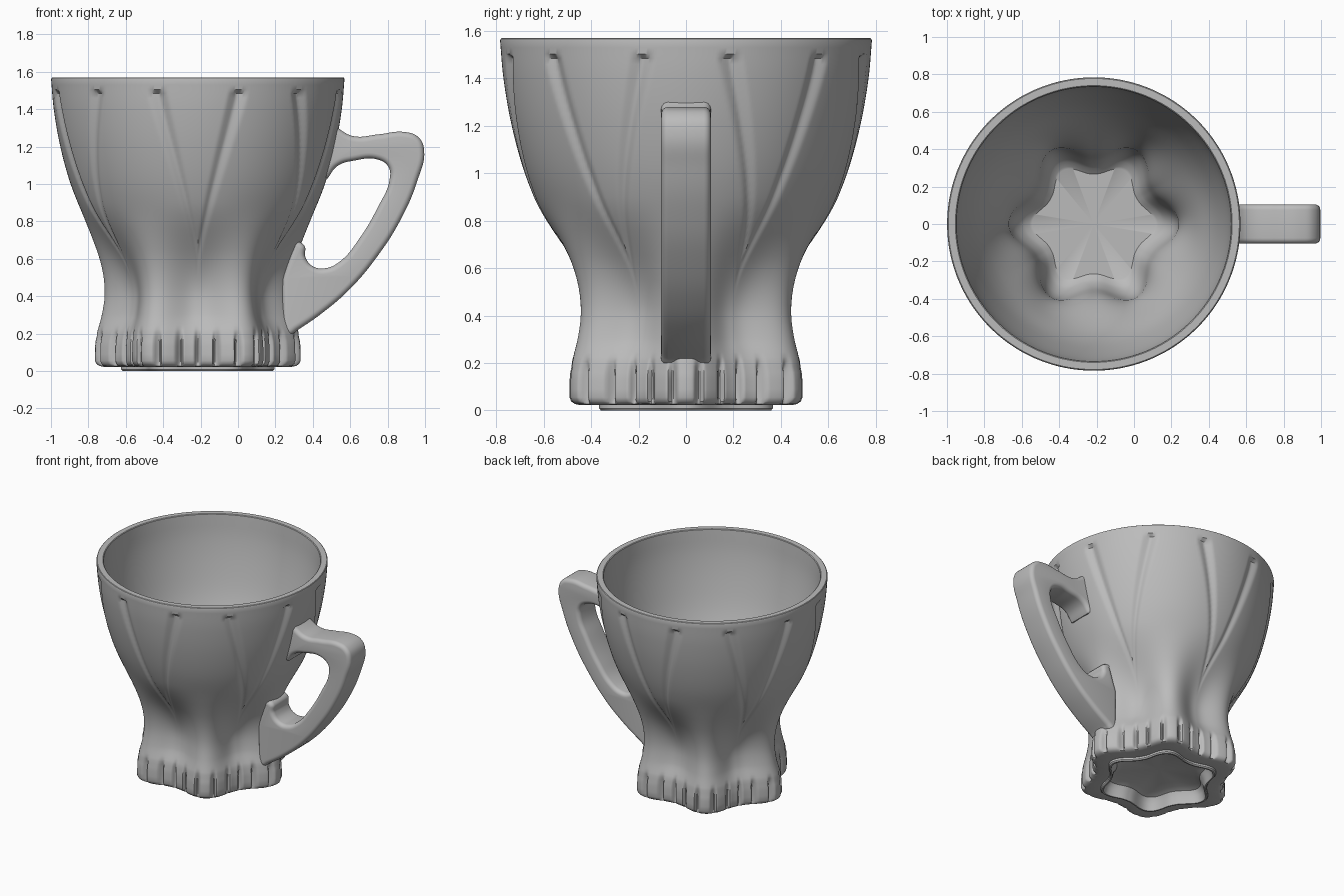
import bpy, bmesh, math

if "Cube" in bpy.data.objects:
    bpy.data.objects.remove(bpy.data.objects["Cube"])

CX = -0.215      # axis of the cup
STEPS = 480      # divisions around the cup

grey = bpy.data.materials.new("clay_grey")
grey.use_nodes = True
grey.diffuse_color = (0.5, 0.5, 0.5, 1)
grey.node_tree.nodes["Principled BSDF"].inputs["Base Color"].default_value = (0.5, 0.5, 0.5, 1)


def clamp(v):
    return max(0.0, min(1.0, v))


def smooth(a, b, v):
    t = clamp((v - a) / (b - a))
    return t * t * (3 - 2 * t)


def curve_at(keys, z):
    """Smooth interpolation of (z, radius) keys."""
    n = len(keys)
    slope = []
    for i in range(n):
        a, b = keys[max(i - 1, 0)], keys[min(i + 1, n - 1)]
        slope.append((b[1] - a[1]) / (b[0] - a[0]))
    i = 0
    while i < n - 2 and z > keys[i + 1][0]:
        i += 1
    (z0, r0), (z1, r1) = keys[i], keys[i + 1]
    h = z1 - z0
    t = clamp((z - z0) / h)
    return ((2*t**3 - 3*t*t + 1) * r0 + (t**3 - 2*t*t + t) * h * slope[i]
            + (3*t*t - 2*t**3) * r1 + (t**3 - t*t) * h * slope[i + 1])


def finish(obj, angle):
    obj.data.materials.clear()
    obj.data.materials.append(grey)
    bpy.ops.object.select_all(action='DESELECT')
    obj.select_set(True)
    bpy.context.view_layer.objects.active = obj
    bpy.ops.object.shade_smooth_by_angle(angle=math.radians(angle))


def star(theta, tip, ratio):
    """Six-pointed rounded star radius."""
    w = ((1 + math.cos(6 * theta)) / 2) ** 1.25
    return tip * (ratio + (1 - ratio) * w)


def tooth_cut(theta, z):
    """Grooves between the thirty teeth of the base, pointed at the top."""
    s = abs(math.cos(15 * theta))
    fade = smooth(0.02, 0.05, z) * (1 - smooth(0.13, 0.24, z))
    return 0.035 * fade * clamp(1.3 * (1 - s / 0.6))


def fold_cut(theta, z):
    """Paired folds that start at notches under the rim and meet above a valley."""
    if z < 0.5 or z > 1.503:
        return 0.0
    t = clamp((z - 0.6) / 0.9)
    off = abs(math.degrees(theta) % 60 - 30)
    half = 1.5 + 2.6 * t
    depth = (0.008 + 0.016 * t) * smooth(0.5, 0.7, z)
    return depth * clamp(1 - abs(off - 16.5 * t) / half)


# Cup wall profiles
outer = [(0.2, 0.54), (0.3, 0.513), (0.4, 0.498), (0.5, 0.503), (0.6, 0.525), (0.7, 0.56),
         (0.8, 0.6), (1.0, 0.68), (1.2, 0.735), (1.4, 0.77), (1.57, 0.785)]
inner = [(0.2, 0.33), (0.22, 0.365), (0.26, 0.4), (0.32, 0.43), (0.4, 0.448), (0.5, 0.455),
         (0.6, 0.475), (0.8, 0.55), (1.0, 0.63), (1.2, 0.683), (1.4, 0.72), (1.57, 0.735)]

# Rows: (height, tip radius, valley ratio, is outside)
rows = [(z, r, 0.82, False) for z, r in
        [(0.1, 0.3), (0.085, 0.35), (0.05, 0.375), (0.01, 0.385), (0, 0.39),
         (0, 0.402), (0.008, 0.41), (0.022, 0.41), (0.022, 0.5)]]
rows += [(z, r, 0.83, True) for z, r in
         [(0.027, 0.525), (0.038, 0.542), (0.055, 0.55), (0.09, 0.55), (0.13, 0.549), (0.16, 0.546)]]
z = 0.185
while z < 1.48:
    ratio = 0.83 - 0.04 * smooth(0.18, 0.32, z) + 0.21 * smooth(0.38, 0.9, z)
    rows.append((z, curve_at(outer, z), ratio, True))
    z += 0.02 if z < 0.3 else 0.035
for z in (1.485, 1.504, 1.53, 1.56):
    rows.append((z, curve_at(outer, z), 1, True))
rows += [(1.567, 0.782, 1, True), (1.57, 0.778, 1, True), (1.57, 0.74, 1, False), (1.566, 0.735, 1, False)]
z = 1.53
while z > 0.2:
    ratio = 0.8 + 0.2 * smooth(0.36, 0.9, z)
    rows.append((z, curve_at(inner, z), ratio, False))
    z -= 0.045 if z > 0.45 else 0.018
rows += [(0.2, 0.33, 0.81, False)]

# Cup body
bm = bmesh.new()
rings = []
for z, tip, ratio, outside in rows:
    ring = []
    for i in range(STEPS):
        a = 2 * math.pi * i / STEPS
        r = star(a, tip, ratio)
        if outside:
            r -= tooth_cut(a, z) + fold_cut(a, z)
        ring.append(bm.verts.new((CX + r * math.cos(a), r * math.sin(a), z)))
    rings.append(ring)
for lo, hi in zip(rings, rings[1:]):
    for i in range(STEPS):
        j = (i + 1) % STEPS
        bm.faces.new((lo[i], lo[j], hi[j], hi[i]))
# Underside recess and inside floor
for ring, height in ((rings[0], 0.105), (rings[-1], 0.2)):
    mid = bm.verts.new((CX, 0, height))
    for i in range(STEPS):
        bm.faces.new((ring[i], ring[(i + 1) % STEPS], mid))
bmesh.ops.recalc_face_normals(bm, faces=bm.faces)
mesh = bpy.data.meshes.new("cup_body")
bm.to_mesh(mesh)
bm.free()
body = bpy.data.objects.new("cup_body", mesh)
bpy.context.collection.objects.link(body)
finish(body, 35)

# Handle: rounded outline, extruded sideways; sharp corners are buried in the wall
path = [(0.5, 1.335), (0.555, 1.285), (0.62, 1.255), (0.75, 1.265), (0.89, 1.278), (0.965, 1.25),
        (0.995, 1.18), (0.96, 1.02), (0.87, 0.81), (0.75, 0.62), (0.6, 0.44), (0.45, 0.31),
        (0.32, 0.22), (0.27, 0.19), (0.235, 0.21), (0.235, 0.5), (0.3, 0.7), (0.355, 0.67), (0.36, 0.61),
        (0.4, 0.56), (0.47, 0.55), (0.55, 0.59), (0.65, 0.71), (0.75, 0.88), (0.81, 1.02),
        (0.805, 1.09), (0.75, 1.13), (0.62, 1.125), (0.53, 1.095), (0.48, 1.03), (0.435, 1.03)]
corners = {0, 14, 15, 16, 29, 30}
cu = bpy.data.curves.new("handle", 'CURVE')
cu.dimensions = '2D'
cu.fill_mode = 'BOTH'
cu.resolution_u = 8
cu.extrude = 0.075
cu.bevel_depth = 0.03
cu.bevel_resolution = 4
cu.offset = -0.03
sp = cu.splines.new('BEZIER')
sp.bezier_points.add(len(path) - 1)
sp.use_cyclic_u = True
for k, (p, xz) in enumerate(zip(sp.bezier_points, path)):
    p.co = (xz[0], xz[1], 0)
    p.handle_left_type = p.handle_right_type = 'VECTOR' if k in corners else 'AUTO'
handle = bpy.data.objects.new("handle", cu)
handle.rotation_euler = (math.pi / 2, 0, 0)
bpy.context.collection.objects.link(handle)
bpy.ops.object.select_all(action='DESELECT')
handle.select_set(True)
bpy.context.view_layer.objects.active = handle
bpy.ops.object.convert(target='MESH')
handle = bpy.context.view_layer.objects.active
bm = bmesh.new()
bm.from_mesh(handle.data)
bmesh.ops.remove_doubles(bm, verts=bm.verts, dist=0.0005)
bmesh.ops.recalc_face_normals(bm, faces=bm.faces)
bm.to_mesh(handle.data)
bm.free()
finish(handle, 40)
